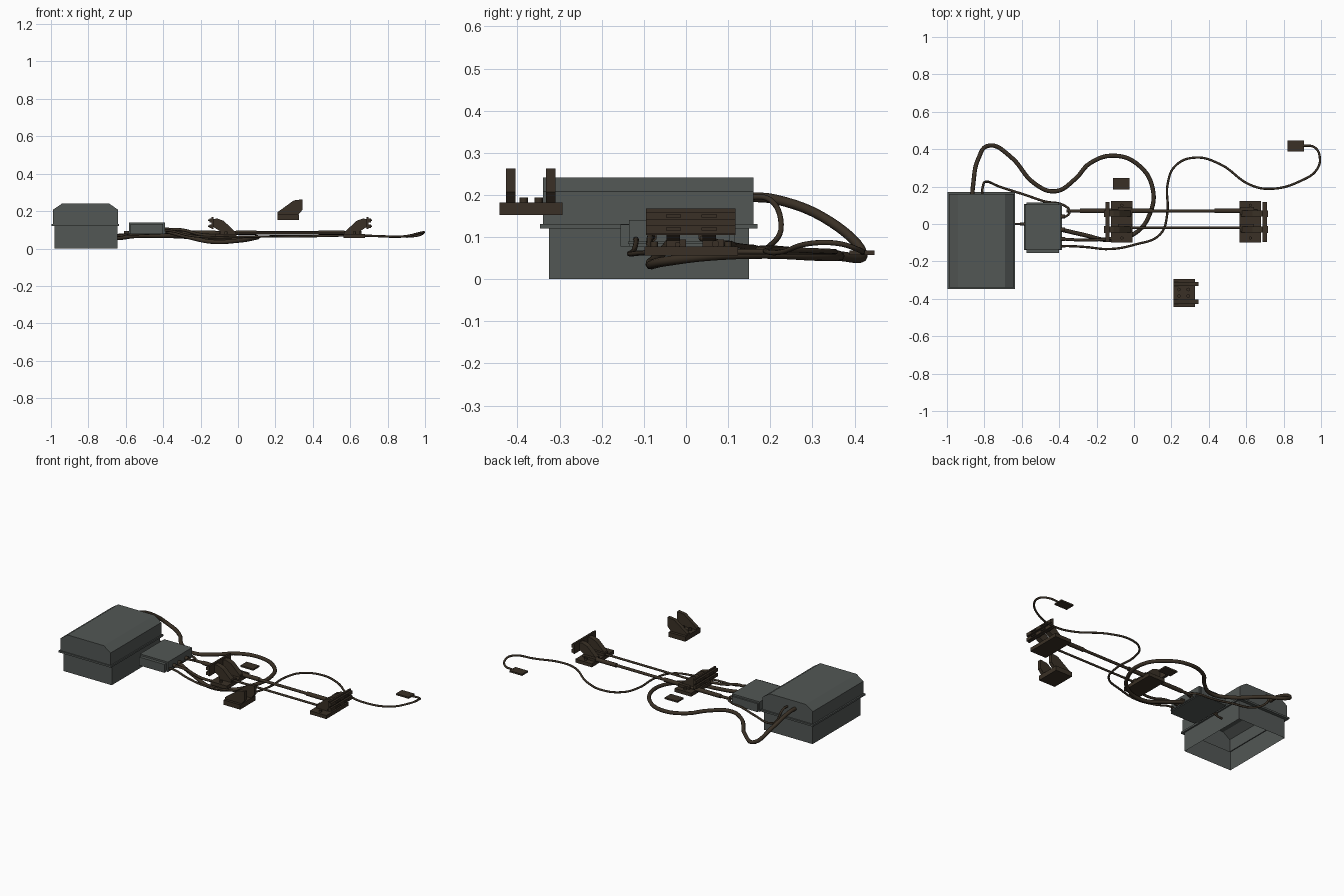
import bpy, bmesh, math
from mathutils import Vector

if "Cube" in bpy.data.objects:
    bpy.data.objects.remove(bpy.data.objects["Cube"])


def material(name, rgb):
    m = bpy.data.materials.new(name)
    m.diffuse_color = (*rgb, 1)
    m.use_nodes = True
    m.node_tree.nodes["Principled BSDF"].inputs["Base Color"].default_value = m.diffuse_color
    return m


GREY = material("grey green casing", (0.085, 0.095, 0.09))
BROWN = material("dark brown metal", (0.042, 0.030, 0.019))


def finish(name, bm, mat):
    bmesh.ops.recalc_face_normals(bm, faces=bm.faces)
    me = bpy.data.meshes.new(name)
    bm.to_mesh(me)
    bm.free()
    me.materials.append(mat)
    ob = bpy.data.objects.new(name, me)
    bpy.context.collection.objects.link(ob)
    return ob


def box(name, x, y, z, mat=BROWN):
    bm = bmesh.new()
    bmesh.ops.create_cube(bm, size=1)
    for v in bm.verts:
        v.co = [r[0] + (c + 0.5) * (r[1] - r[0]) for c, r in zip(v.co, (x, y, z))]
    return finish(name, bm, mat)


def prism(name, profile, y0, y1, mat=BROWN):
    """Extrude an XZ profile along y."""
    bm = bmesh.new()
    f = bm.faces.new([bm.verts.new((x, y0, z)) for x, z in profile])
    ext = bmesh.ops.extrude_face_region(bm, geom=[f])
    for v in ext["geom"]:
        if isinstance(v, bmesh.types.BMVert):
            v.co.y = y1
    return finish(name, bm, mat)


def rod(name, a, b, r, sides=12):
    a, b = Vector(a), Vector(b)
    bm = bmesh.new()
    bmesh.ops.create_cone(bm, cap_ends=True, segments=sides, radius1=r, radius2=r, depth=(b - a).length)
    q = (b - a).to_track_quat('Z', 'Y')
    for v in bm.verts:
        v.co = q @ v.co + (a + b) / 2
    for f in bm.faces:
        f.smooth = len(f.verts) == 4
    return finish(name, bm, BROWN)


def cable(name, pts, r):
    cu = bpy.data.curves.new(name, 'CURVE')
    cu.dimensions = '3D'
    cu.bevel_depth, cu.bevel_resolution, cu.resolution_u = r, 2, 6
    cu.use_fill_caps = True
    sp = cu.splines.new('BEZIER')
    sp.bezier_points.add(len(pts) - 1)
    for p, co in zip(sp.bezier_points, pts):
        p.co = co
        p.handle_left_type = p.handle_right_type = 'AUTO'
    tmp = bpy.data.objects.new(name + "_path", cu)
    bpy.context.collection.objects.link(tmp)
    dg = bpy.context.evaluated_depsgraph_get()
    me = bpy.data.meshes.new_from_object(tmp.evaluated_get(dg))
    bpy.data.objects.remove(tmp)
    me.materials.clear()
    me.materials.append(BROWN)
    ob = bpy.data.objects.new(name, me)
    bpy.context.collection.objects.link(ob)


# Large case: open-bottomed shell, flange and a lid chamfered on its long sides
bm = bmesh.new()
rings = [(-.98, -.645, -.325, .15, 0), (-.98, -.645, -.325, .15, .12),
         (-.997, -.635, -.347, .17, .12), (-.997, -.635, -.347, .17, .131),
         (-.988, -.642, -.34, .16, .131), (-.988, -.642, -.34, .16, .208),
         (-.94, -.69, -.34, .16, .241)]
prev = None
for x0, x1, y0, y1, z in rings:
    cur = [bm.verts.new(p) for p in ((x0, y0, z), (x1, y0, z), (x1, y1, z), (x0, y1, z))]
    if prev:
        for i in range(4):
            j = (i + 1) % 4
            bm.faces.new((prev[i], prev[j], cur[j], cur[i]))
    prev = cur
bm.faces.new(prev)
finish("large_case", bm, GREY)

# Small control box with end flanges and feet
box("control_box", (-.583, -.39), (-.135, .105), (.078, .14), GREY)
for y0, y1 in ((-.155, -.135), (.105, .115)):
    box("control_box_lip", (-.575, -.40), (y0, y1), (.078, .13), GREY)
box("control_box_rim", (-.587, -.385), (-.138, .108), (.083, .09), GREY)
rod("control_box_plug", (-.61, 0, .085), (-.58, 0, .085), .009)
cable("short_lead", [(-.645, 0, .068), (-.62, 0, .07), (-.58, 0, .083)], .006)
for y in (-.08, -.03, .04):
    rod("cable_gland", (-.39, y, .1), (-.37, y, .1), .011)


# Track clamps, the left one mirrored
def clamp(cx, s):
    box("clamp_base", (cx - .057, cx + .057), (-.098, .123), (.056, .078))
    prof = [(-.05, .078), (-.05, .09), (.012, .148), (.045, .16), (.066, .158), (.066, .115), (.03, .092), (.03, .078)]
    for y in (-.03, .055):
        prism("clamp_arm", [(cx + s * x, z) for x, z in prof], y - .016, y + .016)

    def sbox(name, a, b, y, z):
        box(name, tuple(sorted((cx + s * a, cx + s * b))), y, z)
    sbox("clamp_plate", .066, .077, (-.095, .118), (.105, .168))
    for z in (.115, .146):
        sbox("clamp_plate_bar", .077, .088, (-.095, .118), (z - .006, z + .014))
        for y in (-.03, .055):
            sbox("clamp_lug", .086, .095, (y - .018, y + .018), (z, z + .008))
    for y in (-.075, .1):
        rod("clamp_bolt", (cx, y, .075), (cx, y, .09), .009, 6)
    for y in (-.02, .07):
        sbox("rod_seat", -.055, .02, (y - .02, y + .02), (.075, .094))


clamp(-.065, -1)
clamp(.622, 1)

# Rods joining the clamps, the rear one stepped like a tube with sleeves
rod("rear_rod", (-.36, .07, .084), (.66, .07, .084), .0085)
rod("front_rod", (-.1, -.02, .082), (.66, -.02, .082), .0065)
for a, b in ((-.29, -.12), (-.01, .1), (.43, .57)):
    rod("rod_sleeve", (a, .07, .084), (b, .07, .084), .0125)

# Separate bracket with two sloping arms
box("bracket_base", (.21, .325), (-.443, -.293), (.152, .182))
arm = [(.21, .18), (.21, .193), (.298, .257), (.345, .263), (.345, .207), (.322, .18)]
for y in (-.427, -.332):
    prism("bracket_arm", arm, y, y + .022)
for y in (-.385, -.35):
    for x in (.24, .29):
        rod("bracket_bolt", (x, y, .18), (x, y, .194), .01, 6)

# Loose sensor plates
box("sensor_plate", (-.112, -.024), (.185, .245), (.062, .072))
box("end_sensor_plate", (.82, .908), (.388, .447), (.058, .068))

# Cables
cable("thick_cable", [(-.866, .14, .195), (-.86, .21, .19), (-.834, .345, .135), (-.77, .42, .06), (-.66, .36, .055),
                      (-.53, .215, .068), (-.42, .175, .068), (-.315, .24, .065), (-.235, .325, .06), (-.1, .365, .055),
                      (.03, .31, .055), (.1, .19, .06), (.085, .055, .055), (.005, -.05, .042),
                      (-.14, -.085, .036), (-.26, -.06, .06), (-.39, -.03, .095)], .0115)
cable("middle_cable", [(-.39, -.08, .1), (-.3, -.085, .1), (-.2, -.085, .075), (-.1, -.07, .07), (-.06, -.05, .07)], .008)
cable("case_lead", [(-.813, .14, .195), (-.808, .2, .188), (-.79, .226, .13), (-.72, .2, .08), (-.58, .155, .076),
                    (-.475, .12, .08), (-.375, .1, .085), (-.345, .068, .088), (-.362, .042, .095), (-.4, .04, .1)], .0065)
cable("long_lead", [(-.4, -.12, .095), (-.36, -.118, .094), (-.26, -.123, .07), (-.13, -.134, .06), (.005, -.11, .062),
                    (.14, -.055, .064), (.178, .055, .065), (.18, .215, .065), (.22, .31, .065),
                    (.325, .355, .065), (.46, .32, .067), (.62, .21, .07), (.73, .188, .067), (.89, .23, .065),
                    (.98, .295, .085), (.993, .36, .085), (.965, .41, .07), (.9, .42, .063)], .0062)
